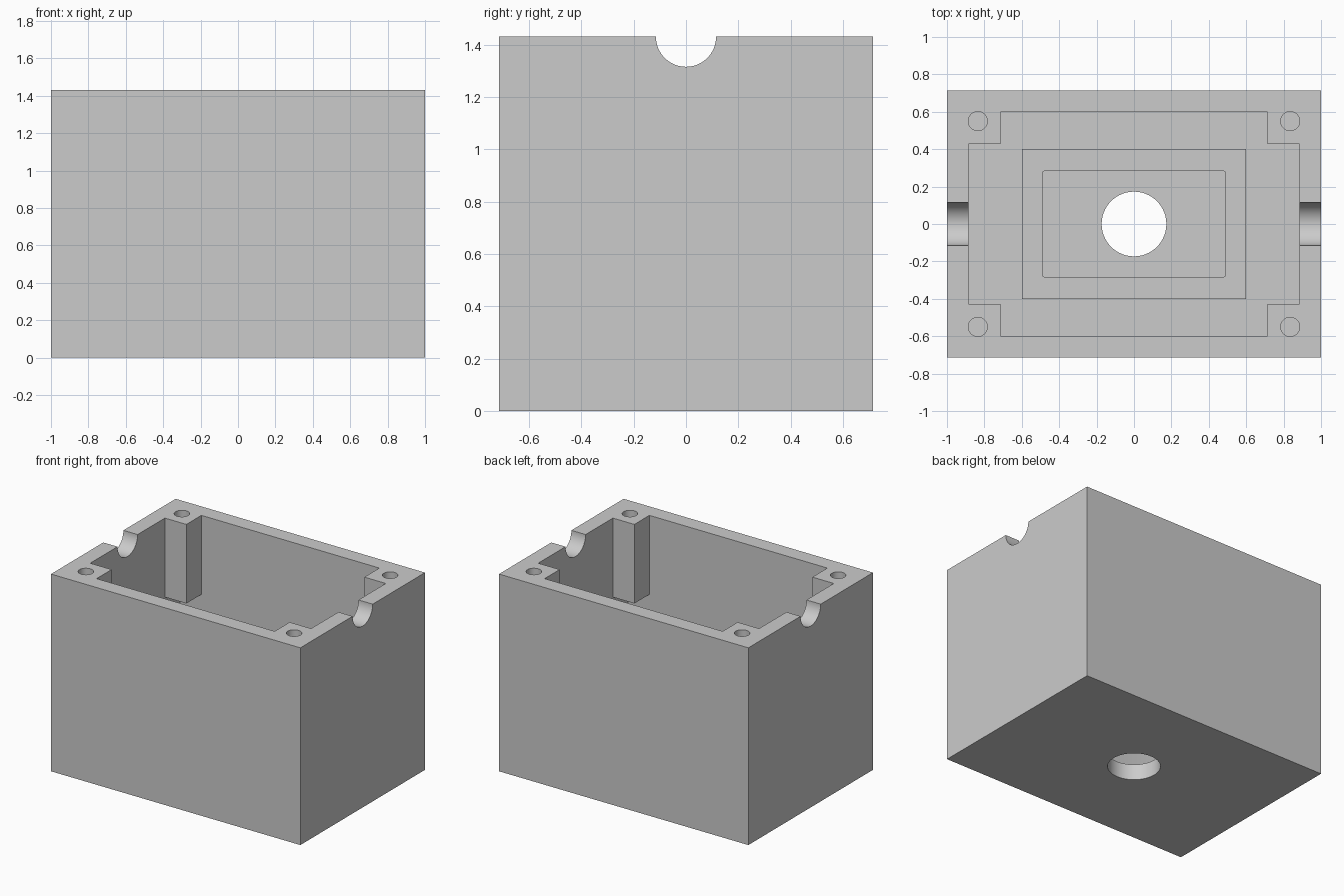
import bpy
import math

if "Cube" in bpy.data.objects:
    bpy.data.objects.remove(bpy.data.objects["Cube"], do_unlink=True)

W, D, H = 1.0, 0.714, 1.43      # half width, half depth, height
WALL = 0.114                    # wall and floor thickness
IN_X, IN_Y = W - WALL, D - WALL
POST = 0.172                    # corner post side
POST_Z = 0.857                  # underside of the corner posts
RIM_TOP = 0.40                  # top of the frame on the floor

grey = bpy.data.materials.new("plain grey")
grey.use_nodes = True
colour = (0.6, 0.6, 0.6, 1)
grey.diffuse_color = colour
grey.node_tree.nodes["Principled BSDF"].inputs["Base Color"].default_value = colour


def block(name, hx, hy, z0, z1):
    """Box centred on the z axis, given half sizes and a height range."""
    bpy.ops.mesh.primitive_cube_add(size=2, location=(0, 0, (z0 + z1) / 2))
    ob = bpy.context.object
    ob.name = name
    ob.scale = (hx, hy, (z1 - z0) / 2)
    bpy.ops.object.transform_apply(location=True, scale=True, rotation=True)
    ob.data.materials.append(grey)
    return ob


def rod(name, r, length, loc, rot=(0, 0, 0)):
    bpy.ops.mesh.primitive_cylinder_add(vertices=64, radius=r, depth=length,
                                        location=loc, rotation=rot)
    ob = bpy.context.object
    ob.name = name
    ob.data.materials.append(grey)
    return ob


def cut(target, cutter):
    """Subtract the cutter from the target and discard it."""
    mod = target.modifiers.new("cut", 'BOOLEAN')
    mod.operation, mod.solver, mod.object = 'DIFFERENCE', 'EXACT', cutter
    bpy.context.view_layer.objects.active = target
    bpy.ops.object.modifier_apply(modifier=mod.name)
    bpy.data.objects.remove(cutter, do_unlink=True)


# Outer shell, hollowed so that posts remain in the upper corners
shell = block("box_shell", W, D, 0, H)
cut(shell, block("lower_cavity", IN_X, IN_Y, WALL, POST_Z))
cut(shell, block("long_cavity", IN_X, IN_Y - POST, WALL + 0.2, H + 0.1))
cut(shell, block("wide_cavity", IN_X - POST, IN_Y, WALL + 0.2, H + 0.1))

# Cable notches in both end walls
cut(shell, rod("notch_cutter", 0.115, 3, (0, 0, H), (0, math.pi / 2, 0)))

# Round hole in the floor
cut(shell, rod("floor_hole_cutter", 0.173, 0.5, (0, 0, 0)))

# Blind screw holes in the corner posts
for sx in (-1, 1):
    for sy in (-1, 1):
        cut(shell, rod("screw_cutter", 0.051, 1.0, (sx * 0.835, sy * 0.55, H)))

# Raised frame on the floor, with slightly rounded inner corners
frame = block("floor_frame", 0.6, 0.4, WALL, RIM_TOP)
pocket = block("pocket_cutter", 0.49, 0.283, 0, 1)
bev = pocket.modifiers.new("round", 'BEVEL')
bev.width, bev.segments = 0.012, 3
cut(frame, pocket)

for ob in (shell, frame):
    bpy.ops.object.select_all(action='DESELECT')
    ob.select_set(True)
    bpy.context.view_layer.objects.active = ob
    bpy.ops.object.shade_smooth_by_angle(angle=math.radians(30))
